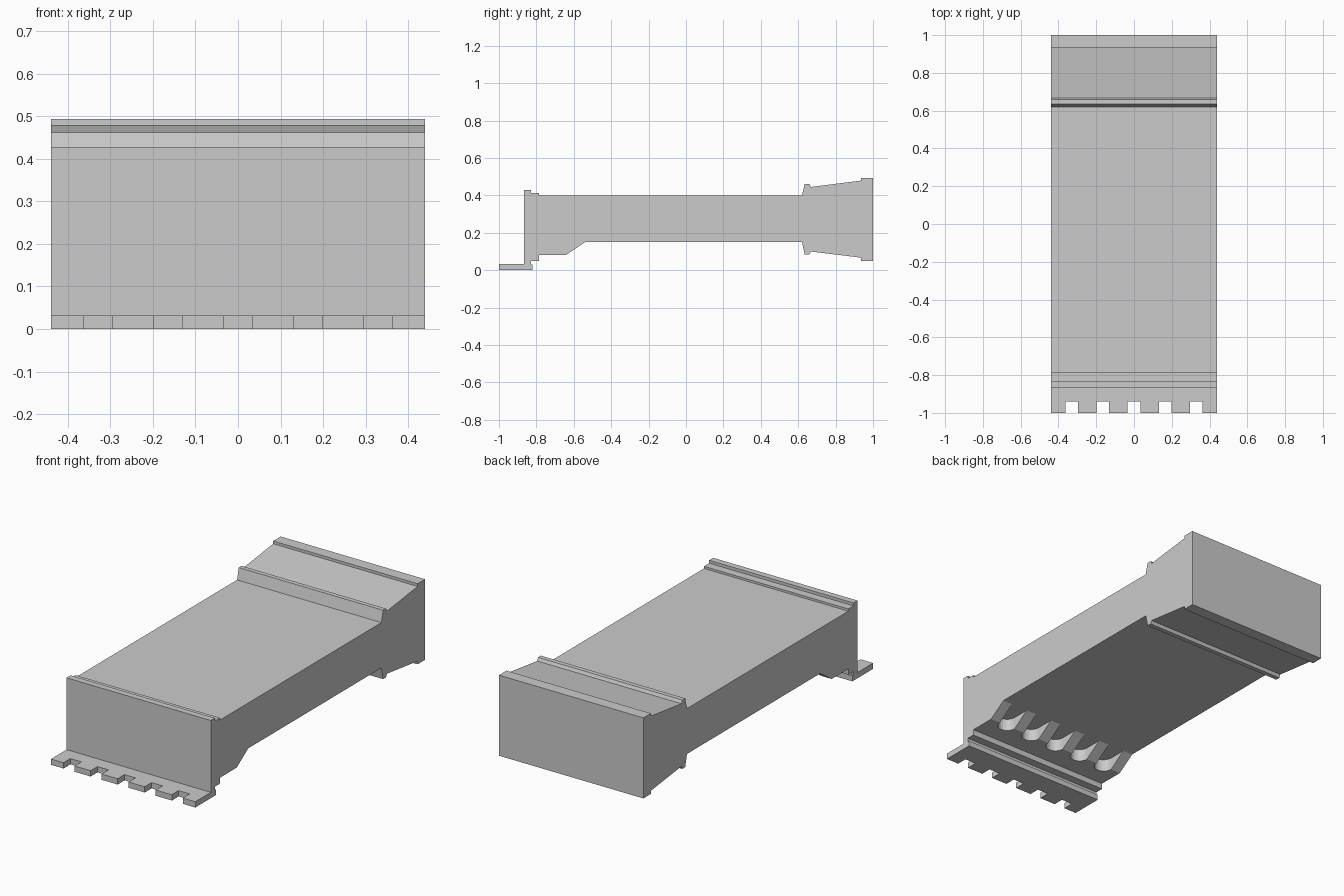
import bpy, bmesh, math

if "Cube" in bpy.data.objects:
    bpy.data.objects.remove(bpy.data.objects["Cube"])

HALF_W = 0.44


def add_prism(bm, points, vec):
    """Extrude a closed polygon of 3D points along vec into a solid."""
    face = bm.faces.new([bm.verts.new(p) for p in points])
    ext = bmesh.ops.extrude_face_region(bm, geom=[face])["geom"]
    bmesh.ops.translate(bm, vec=vec,
                        verts=[v for v in ext if isinstance(v, bmesh.types.BMVert)])


def make_object(name, bm):
    bmesh.ops.recalc_face_normals(bm, faces=bm.faces)
    mesh = bpy.data.meshes.new(name)
    bm.to_mesh(mesh)
    bm.free()
    obj = bpy.data.objects.new(name, mesh)
    bpy.context.collection.objects.link(obj)
    return obj


# Side profile (y, z): front lip, top, flared rear, underside, ramp, foot plate
profile = [
    (-0.865, 0.428), (-0.83, 0.428), (-0.83, 0.412), (-0.785, 0.412),
    (-0.785, 0.4), (0.62, 0.4), (0.635, 0.462), (0.66, 0.462), (0.668, 0.445),
    (0.935, 0.479), (0.935, 0.494), (1, 0.494),
    (1, 0.05), (0.935, 0.05), (0.935, 0.067), (0.668, 0.1), (0.66, 0.083),
    (0.635, 0.083), (0.62, 0.15), (-0.54, 0.15), (-0.64, 0.082),
    (-0.785, 0.082), (-0.785, 0.05), (-0.83, 0.05), (-0.83, 0.03),
    (-0.82, 0.03), (-0.82, 0), (-1, 0), (-1, 0.032), (-0.865, 0.032),
]
bm = bmesh.new()
add_prism(bm, [(-HALF_W, y, z) for y, z in profile], (2 * HALF_W, 0, 0))
body = make_object("body", bm)

# Cutters: five U-shaped scallops under the ramp and five notches in the plate
bm = bmesh.new()
R = 0.05
for i in range(-2, 3):
    cx = i * 0.165
    arc = [(cx + R * math.cos(a), -0.64 + R * math.sin(a), 0.05)
           for a in (math.pi + math.pi * k / 12 for k in range(13))]
    scallop = arc + [(cx + R, -0.54, 0.05), (cx - R, -0.54, 0.05)]
    add_prism(bm, scallop, (0, 0, 0.1))
    w = 0.0335
    notch = [(cx - w, -1.1, -0.05), (cx + w, -1.1, -0.05),
             (cx + w, -0.94, -0.05), (cx - w, -0.94, -0.05)]
    add_prism(bm, notch, (0, 0, 0.12))
cutter = make_object("cutter", bm)
cutter.hide_render = True

# Cut and bake
mod = body.modifiers.new("cut", 'BOOLEAN')
mod.operation = 'DIFFERENCE'
mod.solver = 'EXACT'
mod.object = cutter
bpy.context.view_layer.objects.active = body
body.select_set(True)
bpy.ops.object.modifier_apply(modifier=mod.name)
bpy.data.objects.remove(cutter)
